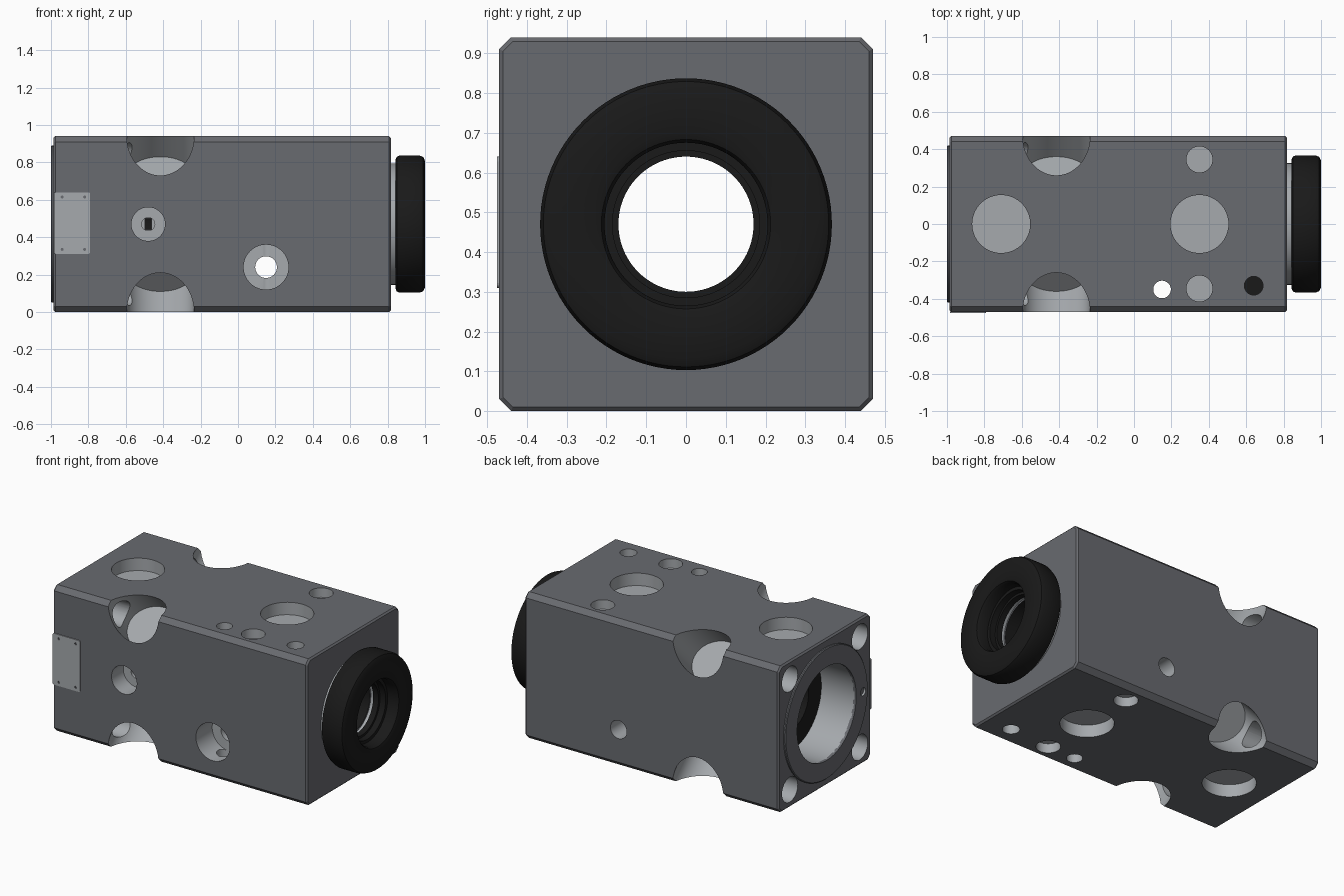
import bpy, bmesh, math
from mathutils import Vector

if "Cube" in bpy.data.objects:
    bpy.data.objects.remove(bpy.data.objects["Cube"])

CZ = 0.47  # height of the long axis


def material(name, rgb):
    m = bpy.data.materials.new(name)
    m.diffuse_color = (*rgb, 1)
    m.use_nodes = True
    m.node_tree.nodes["Principled BSDF"].inputs["Base Color"].default_value = m.diffuse_color
    return m


dark = material("dark_grey", (0.14, 0.145, 0.16))
light = material("light_grey", (0.38, 0.40, 0.42))
black = material("black", (0.01, 0.01, 0.01))


def finish(ob, name, mat):
    ob.name = name
    ob.data.materials.clear()
    ob.data.materials.append(mat)
    return ob


def smooth(ob):
    bpy.ops.object.select_all(action='DESELECT')
    ob.select_set(True)
    bpy.context.view_layer.objects.active = ob
    bpy.ops.object.shade_smooth_by_angle(angle=math.radians(30))


def cyl(name, a, b, r, mat, segs=48):
    """Cylinder between two points."""
    a, b = Vector(a), Vector(b)
    bpy.ops.mesh.primitive_cylinder_add(
        vertices=segs, radius=r, depth=(b - a).length, location=(a + b) / 2,
        rotation=(b - a).to_track_quat('Z', 'Y').to_euler())
    return finish(bpy.context.object, name, mat)


def box(name, lo, hi, mat):
    lo, hi = Vector(lo), Vector(hi)
    bpy.ops.mesh.primitive_cube_add(size=1, location=(lo + hi) / 2)
    bpy.context.object.scale = hi - lo
    return finish(bpy.context.object, name, mat)


def cut(target, cutter):
    """Subtract the cutter, keeping its material on the cut faces."""
    cutter.hide_render = True
    mod = target.modifiers.new("cut", 'BOOLEAN')
    mod.operation = 'DIFFERENCE'
    mod.solver = 'EXACT'
    mod.material_mode = 'TRANSFER'
    mod.object = cutter
    bpy.context.view_layer.objects.active = target
    bpy.ops.object.modifier_apply(modifier=mod.name)
    bpy.data.objects.remove(cutter)


def drill(target, a, b, r, mat=light, segs=48):
    cut(target, cyl("cutter", a, b, r, mat, segs))


def lathe(name, profile, mat, segs=96):
    """Revolve a closed (x, radius) profile around the long axis."""
    bm = bmesh.new()
    rings = []
    for i in range(segs):
        t = 2 * math.pi * i / segs
        rings.append([bm.verts.new((x, r * math.cos(t), CZ + r * math.sin(t))) for x, r in profile])
    n = len(profile)
    for i in range(segs):
        p, q = rings[i], rings[(i + 1) % segs]
        for j in range(n):
            k = (j + 1) % n
            bm.faces.new((p[j], p[k], q[k], q[j]))
    bmesh.ops.recalc_face_normals(bm, faces=bm.faces)
    me = bpy.data.meshes.new(name)
    bm.to_mesh(me)
    bm.free()
    ob = bpy.data.objects.new(name, me)
    bpy.context.collection.objects.link(ob)
    finish(ob, name, mat)
    smooth(ob)
    return ob


# Block with chamfered long edges and finer chamfers on both ends
block = box("block", (-0.987, -0.47, 0), (0.818, 0.47, 0.94), dark)
bpy.ops.object.transform_apply(location=True, rotation=True, scale=True)
bm = bmesh.new()
bm.from_mesh(block.data)
long_edges = [e for e in bm.edges if abs(e.verts[0].co.x - e.verts[1].co.x) > 1]
bmesh.ops.bevel(bm, geom=long_edges, offset=0.03, segments=1, affect='EDGES')
end_edges = [e for e in bm.edges if abs(e.verts[0].co.x - e.verts[1].co.x) < 0.1]
bmesh.ops.bevel(bm, geom=end_edges, offset=0.01, segments=1, affect='EDGES')
bm.to_mesh(block.data)
bm.free()

# Long bore, wider at the left end
drill(block, (-1.1, 0, CZ), (1.1, 0, CZ), 0.17, black, 96)
drill(block, (-1.1, 0, CZ), (-0.75, 0, CZ), 0.30, light, 96)

# Corner pockets and the bolt holes that lead into them
for sy in (-1, 1):
    for sz in (-1, 1):
        d = Vector((0, sy, sz)).normalized()
        corner = Vector((-0.415, sy * 0.47, CZ + sz * 0.47))
        bpy.ops.mesh.primitive_cylinder_add(
            vertices=64, radius=1, depth=0.504, location=corner - d * 0.052,
            rotation=(math.atan2(-sy, sz), 0, 0))
        pocket = bpy.context.object
        pocket.scale = (0.18, 0.1485, 1)
        cut(block, finish(pocket, "cutter", light))
        y, z = sy * 0.355, CZ + sz * 0.355
        drill(block, (-1.1, y, z), (-0.415, y, z), 0.08)

# Vertical through holes
drill(block, (0.15, -0.35, -0.1), (0.15, -0.35, 1.1), 0.047)
drill(block, (0.64, -0.33, -0.1), (0.64, -0.33, 1.1), 0.05)

# Blind holes on the top and bottom faces
for z0, z1, z2 in ((1.1, 0.86, 0.88), (-0.1, 0.08, 0.06)):
    for x in (-0.71, 0.35):
        drill(block, (x, 0, z0), (x, 0, z1), 0.155, light, 64)
    for y in (-0.345, 0.345):
        drill(block, (0.35, y, z0), (0.35, y, z2), 0.07)

# Cross hole with a counterbore on the front
drill(block, (0.15, -0.6, 0.24), (0.15, -0.305, 0.24), 0.12, light, 64)
drill(block, (0.15, -0.6, 0.24), (0.15, 0.6, 0.24), 0.058)

# Stepped hole with a slot on the front
drill(block, (-0.48, -0.6, CZ), (-0.48, -0.35, CZ), 0.09)
drill(block, (-0.48, -0.6, CZ), (-0.48, -0.32, CZ), 0.035)
cut(block, box("cutter", (-0.497, -0.4, 0.44), (-0.463, -0.1, 0.50), black))
smooth(block)

# Pin inside the vertical hole near the right end
smooth(cyl("pin", (0.64, -0.33, 0.06), (0.64, -0.33, 0.88), 0.05, black))

# Left end ring with a small port
ring = lathe("end_ring", [(-1.0, 0.30), (-1.0, 0.415), (-0.995, 0.42), (-0.98, 0.42), (-0.98, 0.30)], dark)
drill(ring, (-1.1, -0.37, CZ), (-0.9, -0.37, CZ), 0.025, light, 24)
smooth(ring)

# Black washer on the floor of the wide bore
lathe("bore_washer", [(-0.752, 0.17), (-0.752, 0.30), (-0.74, 0.30), (-0.74, 0.17)], black)

# Right end collar and black nose ring
lathe("collar", [(0.81, 0.18), (0.81, 0.325), (0.85, 0.325), (0.85, 0.18)], light)
lathe("nose_ring", [(0.842, 0.17), (0.842, 0.345), (0.849, 0.360), (0.865, 0.367),
                    (0.970, 0.367), (0.990, 0.359), (1.0, 0.338), (1.0, 0.230),
                    (0.994, 0.213), (0.98, 0.205), (0.92, 0.205), (0.92, 0.185),
                    (0.88, 0.185), (0.88, 0.17)], black)

# Plate on the front face with four screw holes
plate = box("plate", (-0.985, -0.476, 0.31), (-0.79, -0.468, 0.64), light)
bpy.ops.object.transform_apply(location=True, rotation=True, scale=True)
bm = bmesh.new()
bm.from_mesh(plate.data)
edges = [e for e in bm.edges if abs(e.verts[0].co.y - e.verts[1].co.y) > 0.005]
bmesh.ops.bevel(bm, geom=edges, offset=0.012, segments=3, profile=0.5, affect='EDGES')
bm.to_mesh(plate.data)
bm.free()
for x in (-0.94, -0.82):
    for z in (0.335, 0.615):
        drill(plate, (x, -0.5, z), (x, -0.45, z), 0.008, dark, 16)
